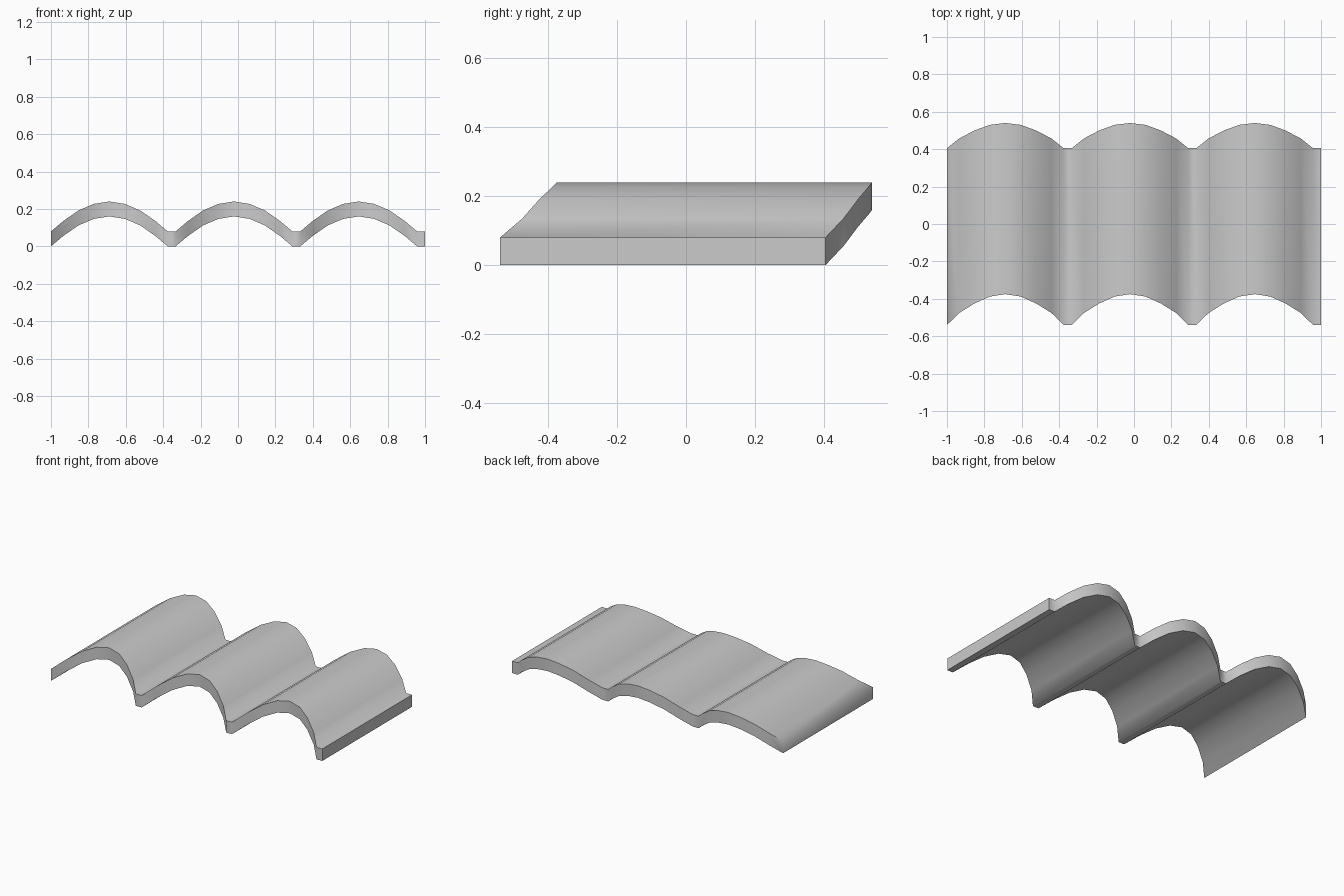
import bpy, bmesh, math

if "Cube" in bpy.data.objects:
    bpy.data.objects.remove(bpy.data.objects["Cube"])

PERIOD = 2 / 3      # width of one wave
ARCH = 0.624        # arched part, the rest is a flat valley
THICK = 0.08

# half arch: (distance from crest, height, front y, back y)
half = [
    (ARCH / 2, 0.0, -0.54, 0.405),
    (0.247, 0.055, -0.476, 0.457),
    (0.165, 0.112, -0.425, 0.500),
    (0.083, 0.147, -0.388, 0.530),
    (0.0, 0.16, -0.375, 0.54),
]

# full row of stations across three waves
stations = []
for wave in range(3):
    crest = -1 + wave * PERIOD + ARCH / 2
    arch = [(crest - d, z, f, b) for d, z, f, b in half]
    arch += [(crest + d, z, f, b) for d, z, f, b in reversed(half[:-1])]
    stations += arch
stations_end = (1.0, 0.0, -0.54, 0.405)
stations.append(stations_end)

# ring of four corners per station, bridged into a solid sheet
bm = bmesh.new()
rings = []
for x, z, f, b in stations:
    corners = [(x, f, z), (x, b, z), (x, b, z + THICK), (x, f, z + THICK)]
    rings.append([bm.verts.new(c) for c in corners])
for r, s in zip(rings, rings[1:]):
    for i in range(4):
        j = (i + 1) % 4
        bm.faces.new((r[i], r[j], s[j], s[i]))
bm.faces.new(rings[0])
bm.faces.new(rings[-1])
bmesh.ops.recalc_face_normals(bm, faces=bm.faces[:])

mesh = bpy.data.meshes.new("roof_tile_sheet")
bm.to_mesh(mesh)
bm.free()
sheet = bpy.data.objects.new("roof_tile_sheet", mesh)
bpy.context.collection.objects.link(sheet)

# smooth waves with crisp rim
bpy.context.view_layer.objects.active = sheet
sheet.select_set(True)
bpy.ops.object.shade_smooth_by_angle(angle=math.radians(60))
